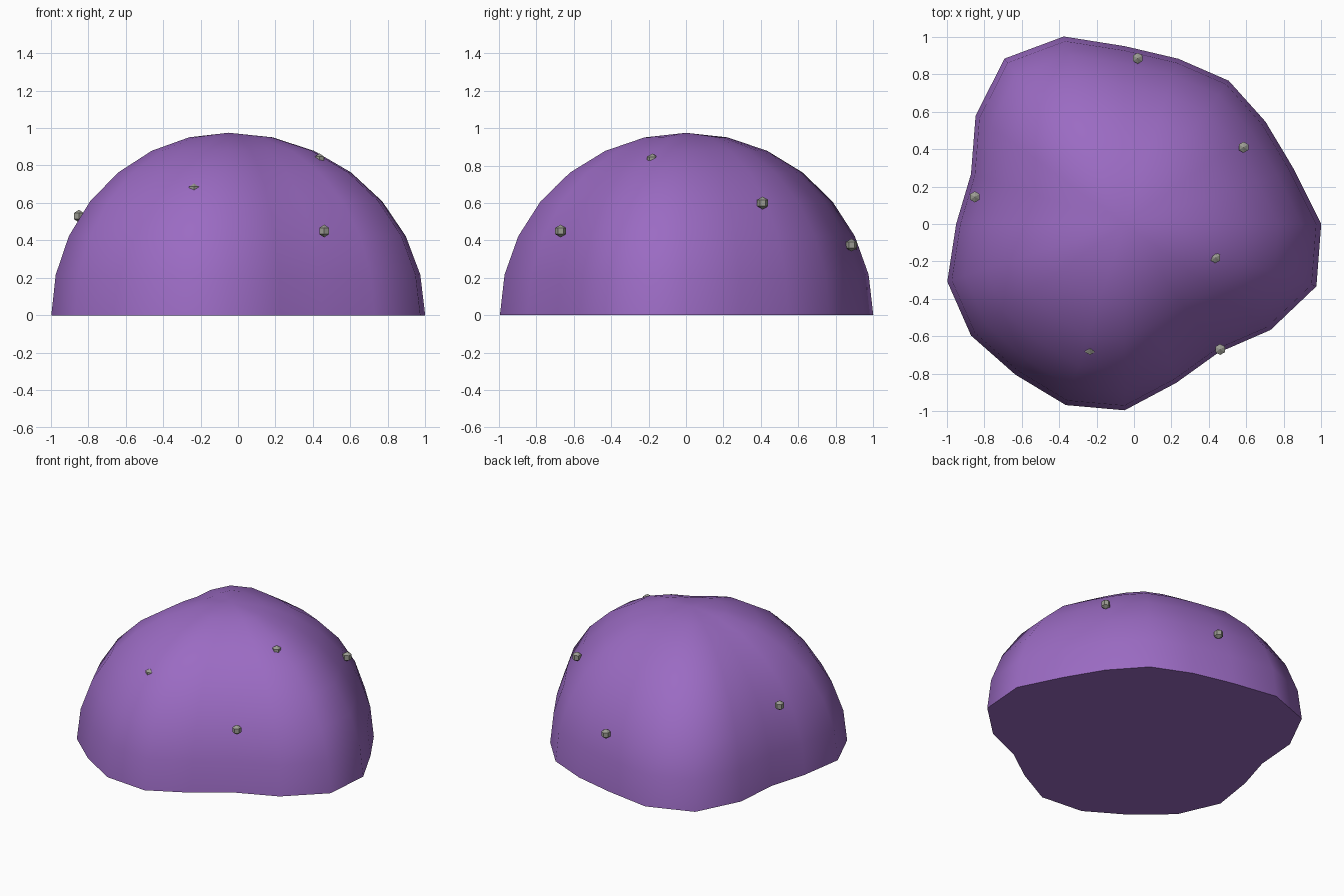
import bpy
import bmesh
from math import sin, cos, pi, radians
from mathutils import Matrix

cube = bpy.data.objects.get("Cube")
if cube:
    bpy.data.objects.remove(cube, do_unlink=True)


def material(name, rgb):
    mat = bpy.data.materials.new(name)
    mat.use_nodes = True
    color = (*rgb, 1.0)
    mat.diffuse_color = color
    mat.node_tree.nodes["Principled BSDF"].inputs["Base Color"].default_value = color
    return mat


def make_object(name, bm, mat):
    bmesh.ops.recalc_face_normals(bm, faces=bm.faces[:])
    mesh = bpy.data.meshes.new(name)
    bm.to_mesh(mesh)
    bm.free()
    mesh.materials.append(mat)
    obj = bpy.data.objects.new(name, mesh)
    bpy.context.collection.objects.link(obj)
    return obj


purple = material("purple", (0.328, 0.147, 0.546))
grey = material("warm grey", (0.33, 0.33, 0.29))

# Lumpy dome: an uneven outline, shrunk ring by ring towards the apex
CENTRE_X, HEIGHT, RINGS = -0.05, 0.975, 7
radii = [1.05, 0.95, 0.93, 0.946, 0.928, 0.95, 1.053, 1.092, 0.984, 0.863,
         0.90, 0.996, 1.014, 0.994, 1.017, 0.995, 0.892, 0.85, 0.963, 1.077]
count = len(radii)

bm = bmesh.new()
rings = []
for r in range(RINGS):
    lift = r * pi / 2 / RINGS
    rings.append([bm.verts.new((CENTRE_X + rad * cos(lift) * cos(2 * pi * k / count),
                                rad * cos(lift) * sin(2 * pi * k / count),
                                HEIGHT * sin(lift)))
                  for k, rad in enumerate(radii)])
apex = bm.verts.new((CENTRE_X, 0, HEIGHT))
for k in range(count):
    n = (k + 1) % count
    for low, high in zip(rings, rings[1:]):
        bm.faces.new((low[k], low[n], high[n], high[k]))
    bm.faces.new((rings[-1][k], rings[-1][n], apex))

# Flat underside
bm.faces.new(rings[0][::-1])
dome = make_object("dome", bm, purple)
bpy.ops.object.select_all(action="DESELECT")
dome.select_set(True)
bpy.context.view_layer.objects.active = dome
bpy.ops.object.shade_smooth_by_angle(angle=radians(60))

# Small six-sided studs set into the dome
studs = [(0.46, -0.67, 0.45), (0.585, 0.41, 0.60), (0.02, 0.885, 0.375),
         (-0.85, 0.145, 0.53), (-0.235, -0.67, 0.67), (0.435, -0.18, 0.83)]
for i, place in enumerate(studs, 1):
    bm = bmesh.new()
    bmesh.ops.create_uvsphere(bm, u_segments=6, v_segments=3, radius=0.034,
                              matrix=Matrix.Translation(place))
    make_object(f"stud_{i}", bm, grey)
